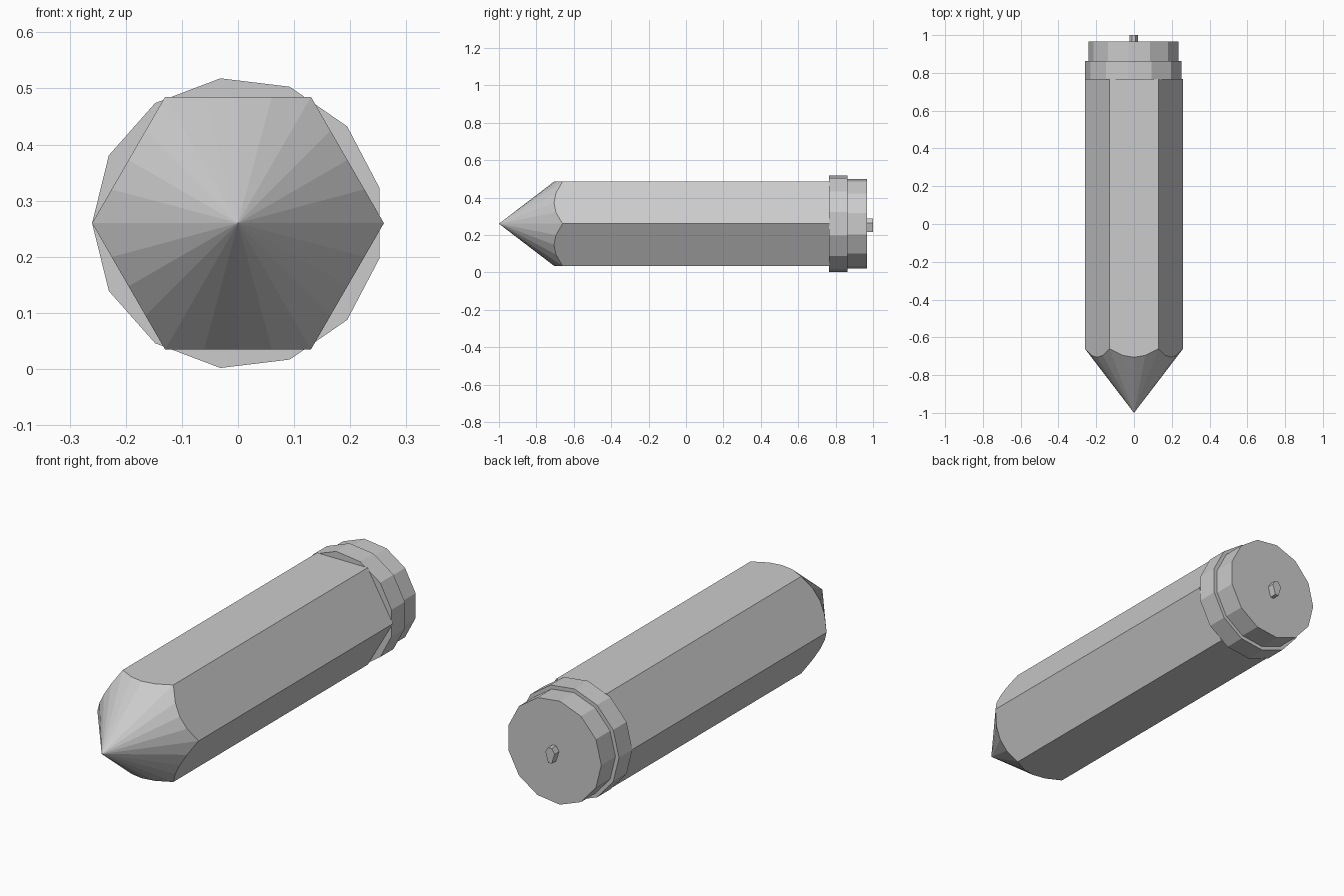
import bpy
import bmesh
from math import sin, cos, pi, radians

if "Cube" in bpy.data.objects:
    bpy.data.objects.remove(bpy.data.objects["Cube"])

R = 0.26          # body radius and axis height
SLOPE = 0.34 / R  # length of sharpened cone per unit of radius


def finish(name, bm):
    bmesh.ops.recalc_face_normals(bm, faces=bm.faces[:])
    mesh = bpy.data.meshes.new(name)
    bm.to_mesh(mesh)
    bm.free()
    obj = bpy.data.objects.new(name, mesh)
    bpy.context.collection.objects.link(obj)
    return obj


def prism(name, outline, y0, y1):
    """Closed prism along y from an (x, z) outline."""
    bm = bmesh.new()
    a = [bm.verts.new((x, y0, z)) for x, z in outline]
    b = [bm.verts.new((x, y1, z)) for x, z in outline]
    bm.faces.new(a)
    bm.faces.new(b)
    n = len(outline)
    for i in range(n):
        j = (i + 1) % n
        bm.faces.new((a[i], a[j], b[j], b[i]))
    return finish(name, bm)


def polygon(radius, sides):
    return [(-radius * cos(2 * pi * i / sides), R + radius * sin(2 * pi * i / sides))
            for i in range(sides)]


# Hexagonal body with a conical sharpened tip and scalloped edge
bm = bmesh.new()
tip = bm.verts.new((0, -1, R))
ring = []
for i in range(24):
    ang = radians(15 * i)
    r = R * cos(pi / 6) / cos(radians((15 * i) % 60 - 30))
    ring.append(bm.verts.new((r * cos(ang), -1 + SLOPE * r, R + r * sin(ang))))
back = [bm.verts.new((R * cos(k * pi / 3), 0.767, R + R * sin(k * pi / 3))) for k in range(6)]
for i in range(24):
    bm.faces.new((tip, ring[i], ring[(i + 1) % 24]))
for k in range(6):
    edge = [ring[(4 * k + s) % 24] for s in range(5)]
    bm.faces.new(edge + [back[(k + 1) % 6], back[k]])
bm.faces.new(back)
finish("pencil_body", bm)

# Thirteen-sided band and eraser
prism("ferrule", polygon(0.26, 13), 0.765, 0.863)
prism("eraser", polygon(0.242, 13), 0.863, 0.967)

# Small peg on the end
prism("end_peg", [(-.025, .265), (-.01, .288), (.008, .288),
                  (.022, .265), (.008, .217), (-.01, .217)], 0.967, 1.0)
